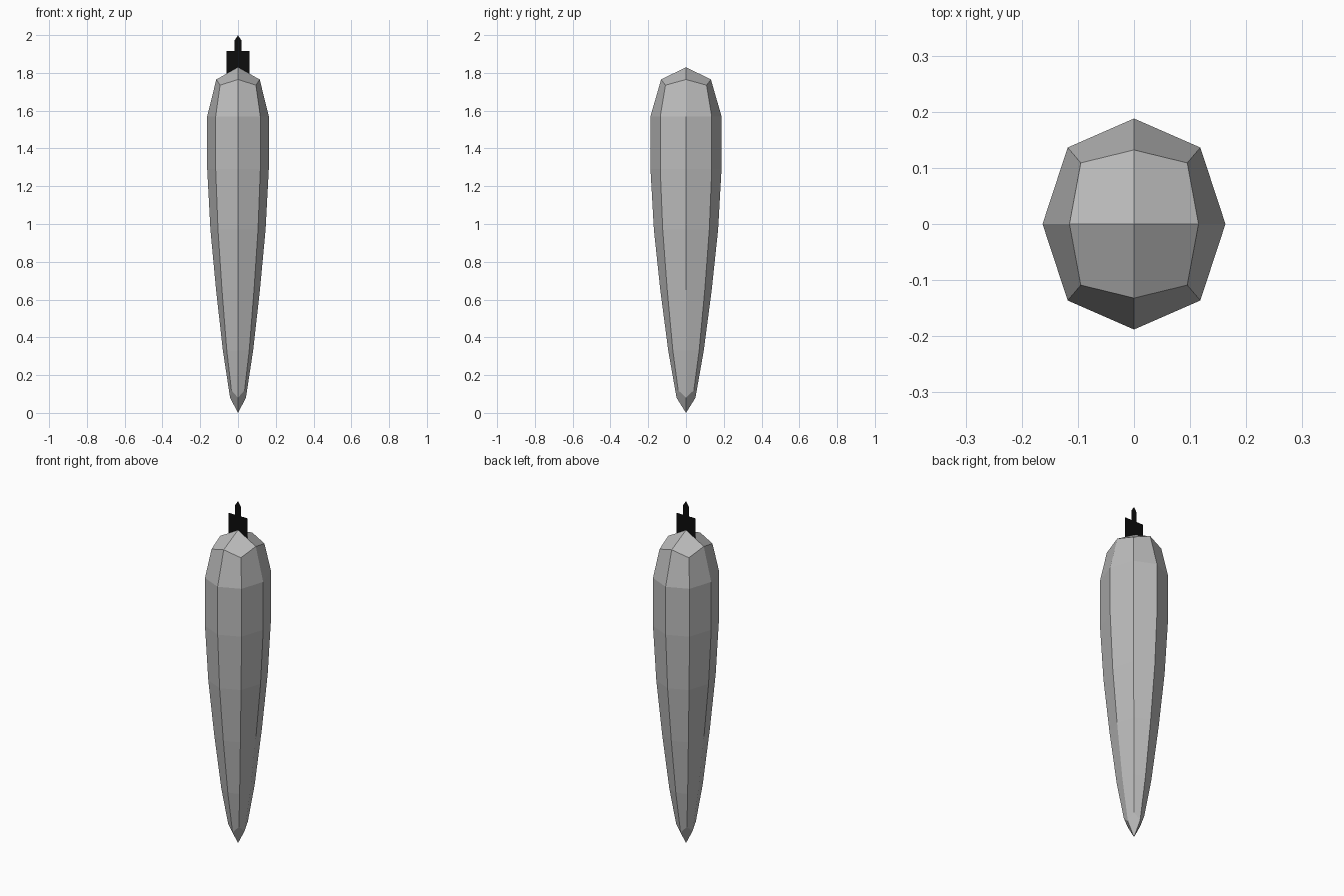
import bpy, bmesh

if "Cube" in bpy.data.objects:
    bpy.data.objects.remove(bpy.data.objects["Cube"])


def material(name, rgb):
    m = bpy.data.materials.new(name)
    m.diffuse_color = (*rgb, 1)
    m.use_nodes = True
    m.node_tree.nodes["Principled BSDF"].inputs["Base Color"].default_value = m.diffuse_color
    return m


def finish(name, bm, mat):
    bmesh.ops.recalc_face_normals(bm, faces=bm.faces)
    me = bpy.data.meshes.new(name)
    bm.to_mesh(me)
    bm.free()
    me.materials.append(mat)
    ob = bpy.data.objects.new(name, me)
    bpy.context.collection.objects.link(ob)
    return ob


grey = material("mid_grey", (0.5, 0.5, 0.5))
black = material("black", (0.004, 0.004, 0.004))

# Faceted body: rings of (x radius, y radius, z, corner ratio, corner z)
rings = [
    (0.042, 0.050, 0.08, 0.83, 0.12),
    (0.080, 0.094, 0.33, 0.74, 0.33),
    (0.116, 0.136, 0.65, 0.73, 0.65),
    (0.146, 0.170, 0.97, 0.725, 0.97),
    (0.163, 0.188, 1.29, 0.725, 1.29),
    (0.163, 0.188, 1.57, 0.725, 1.57),
    (0.115, 0.132, 1.765, 0.825, 1.735),
]
directions = [(1, 0), (1, 1), (0, 1), (-1, 1), (-1, 0), (-1, -1), (0, -1), (1, -1)]

bm = bmesh.new()
loops = []
for rx, ry, z, ratio, corner_z in rings:
    loop = []
    for dx, dy in directions:
        corner = dx * dy != 0
        k = ratio if corner else 1
        loop.append(bm.verts.new((dx * rx * k, dy * ry * k, corner_z if corner else z)))
    loops.append(loop)
for a, b in zip(loops, loops[1:]):
    for i in range(8):
        j = (i + 1) % 8
        bm.faces.new((a[i], a[j], b[j], b[i]))

# Each end closes with four kite-shaped facets meeting at a point
for loop, tip_z in ((loops[0], 0.0), (loops[-1], 1.83)):
    tip = bm.verts.new((0, 0, tip_z))
    for i in range(0, 8, 2):
        bm.faces.new((tip, loop[i], loop[i + 1], loop[(i + 2) % 8]))
finish("body", bm, grey)

# Flat stem plate with a narrow pointed prong, rooted in the body's top ridge
half = [(0.06, 1.79), (0.06, 1.915), (0.018, 1.915), (0.018, 1.972)]
outline = half + [(0, 2.0)] + [(-x, z) for x, z in reversed(half)]
bm = bmesh.new()
bm.faces.new([bm.verts.new((x, 0, z)) for x, z in outline])
finish("stem_plate", bm, black)
